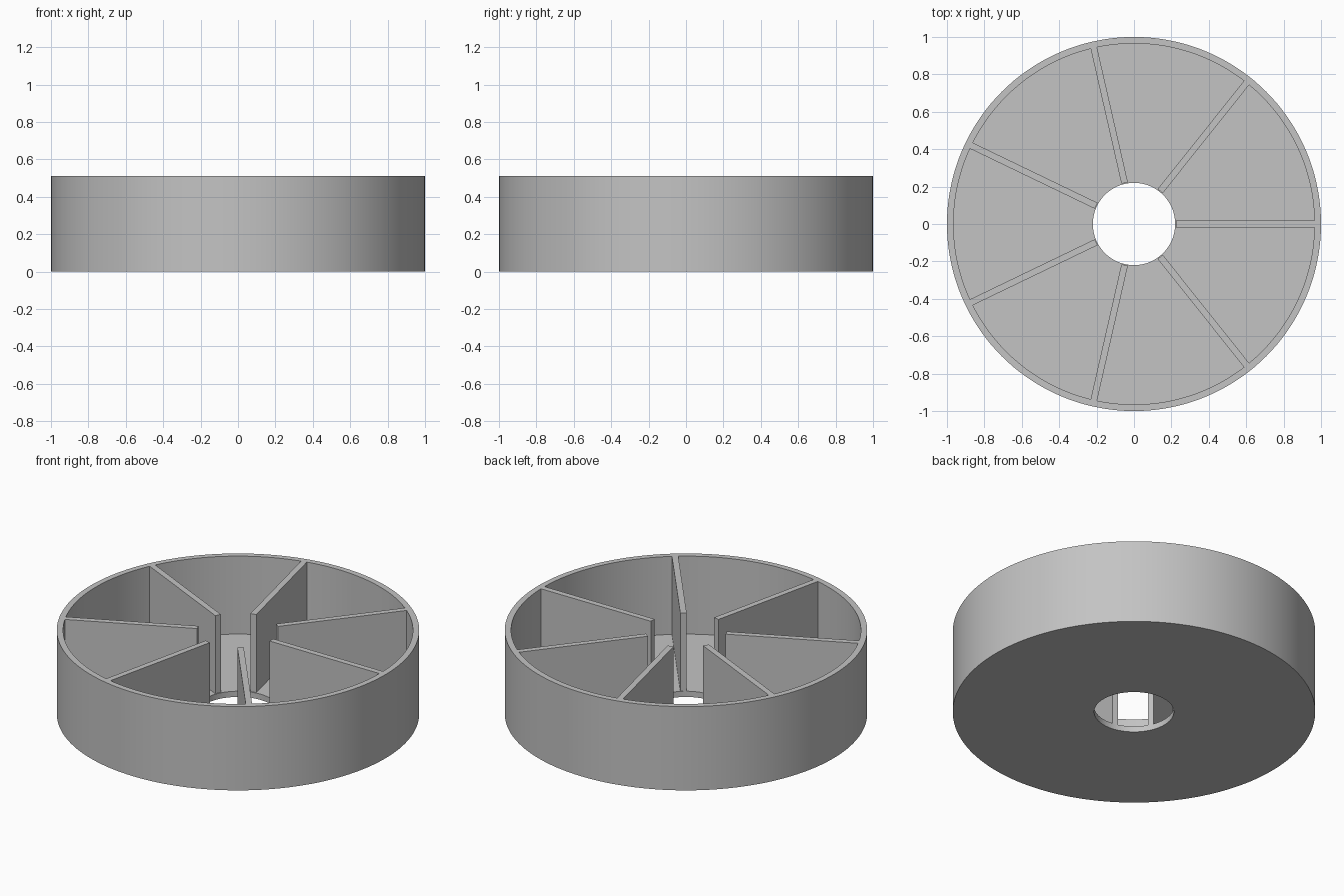
import bpy, bmesh, math
from mathutils import Matrix, Vector

if "Cube" in bpy.data.objects:
    bpy.data.objects.remove(bpy.data.objects["Cube"])

HEIGHT, FLOOR = 0.51, 0.035
OUTER, INNER, HOLE = 1.0, 0.965, 0.22
RIBS, RIB_START, RIB_WIDTH = 7, 0.225, 0.035
SEGMENTS = 144

grey = bpy.data.materials.new("plain_grey")
grey.use_nodes = True
colour = (0.55, 0.55, 0.55, 1)
grey.diffuse_color = colour
grey.node_tree.nodes["Principled BSDF"].inputs["Base Color"].default_value = colour


def finish(bm, name):
    bmesh.ops.recalc_face_normals(bm, faces=bm.faces)
    mesh = bpy.data.meshes.new(name)
    bm.to_mesh(mesh)
    bm.free()
    mesh.materials.append(grey)
    obj = bpy.data.objects.new(name, mesh)
    bpy.context.collection.objects.link(obj)
    return obj


# Round tray: outer wall and floor with a centre hole, turned from one profile
bm = bmesh.new()
profile = [(HOLE, 0), (OUTER, 0), (OUTER, HEIGHT),
           (INNER, HEIGHT), (INNER, FLOOR), (HOLE, FLOOR)]
verts = [bm.verts.new((r, 0, z)) for r, z in profile]
edges = [bm.edges.new((v, verts[i - 1])) for i, v in enumerate(verts)]
bmesh.ops.spin(bm, geom=verts + edges, cent=(0, 0, 0), axis=(0, 0, 1),
               angle=math.tau, steps=SEGMENTS, use_merge=True)
bmesh.ops.remove_doubles(bm, verts=bm.verts, dist=0.0001)
tray = finish(bm, "round_tray")
bpy.ops.object.select_all(action="DESELECT")
tray.select_set(True)
bpy.context.view_layer.objects.active = tray
bpy.ops.object.shade_smooth_by_angle(angle=math.radians(30))

# Radial dividers standing on the floor
size = Vector((INNER - RIB_START, RIB_WIDTH, HEIGHT - FLOOR))
centre = Vector(((INNER + RIB_START) / 2, 0, (HEIGHT + FLOOR) / 2))
for i in range(RIBS):
    bm = bmesh.new()
    turn = Matrix.Rotation(math.tau * i / RIBS, 4, "Z")
    bmesh.ops.create_cube(bm, size=1, matrix=turn @ Matrix.Translation(centre)
                          @ Matrix.Diagonal((*size, 1)))
    finish(bm, f"divider_{i + 1}")
